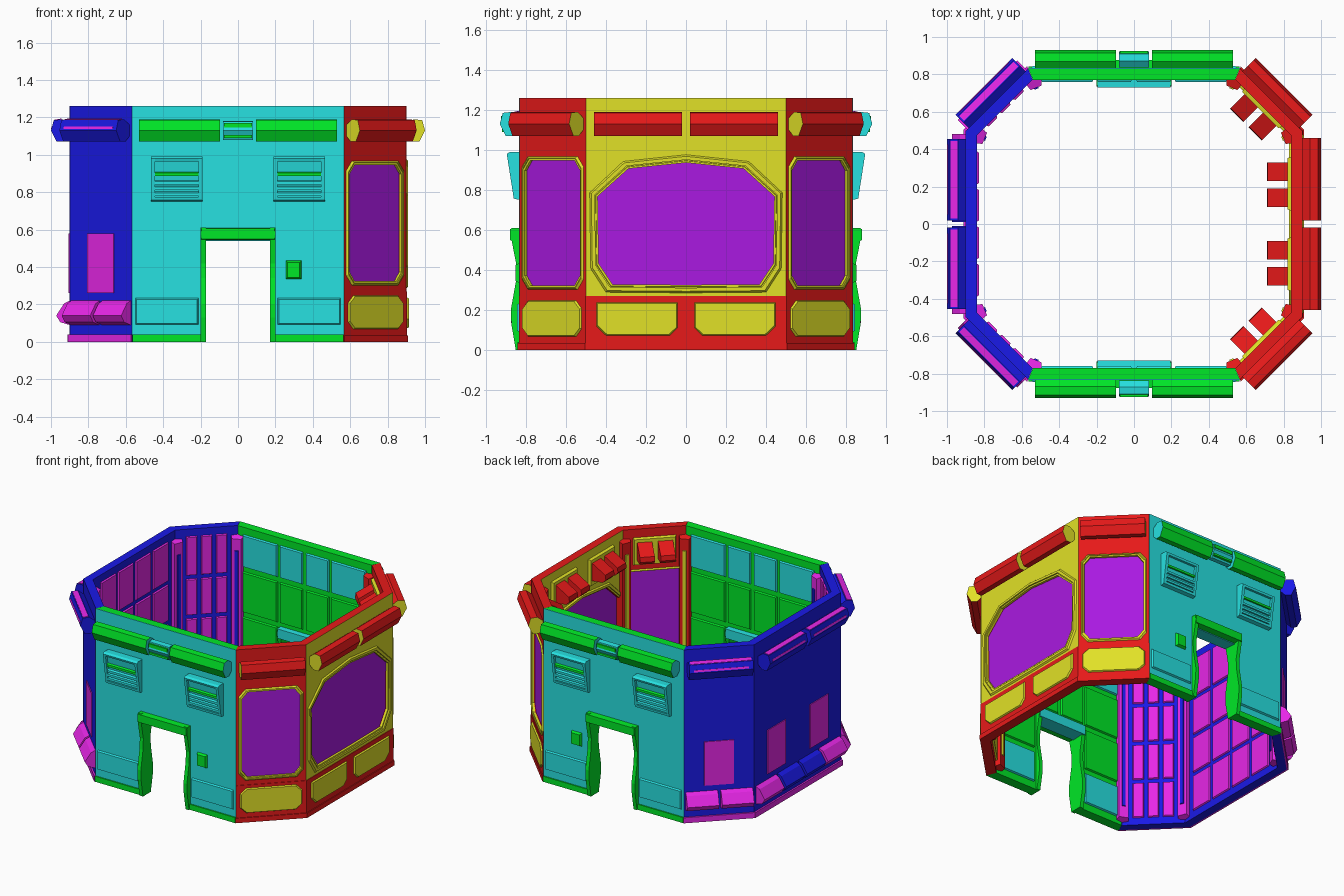
import bpy, bmesh, math
from mathutils import Matrix, Vector

if "Cube" in bpy.data.objects:
    bpy.data.objects.remove(bpy.data.objects["Cube"])

def make_mat(name, rgb):
    m = bpy.data.materials.new(name)
    m.diffuse_color = (*rgb, 1)
    m.use_nodes = True
    m.node_tree.nodes["Principled BSDF"].inputs["Base Color"].default_value = m.diffuse_color
    return m

GREEN, CYAN = make_mat("green", (0, .8, .02)), make_mat("cyan", (.02, .75, .75))
BLUE, MAGENTA = make_mat("blue", (.01, .01, .8)), make_mat("magenta", (.8, .02, .8))
RED, YELLOW = make_mat("red", (.8, .01, .01)), make_mat("yellow", (.75, .75, .02))
PURPLE = make_mat("purple", (.4, .01, .75))
TOP, THICK, TAN = 1.26, .06, math.tan(math.radians(22.5))

# Wall frames: local u along the wall, n outward, z up; flag = mirrored across y
def frame(x, y, deg, mirrored):
    return Matrix.Translation((x, y, 0)) @ Matrix.Rotation(math.radians(deg), 4, 'Z'), mirrored

FRONT = frame(0, -.83, 0, True)
RIGHT, LEFT = frame(.9, 0, 90, False), frame(-.9, 0, -90, False)
DIAG_R, DIAG_L = frame(.7325, -.665, 45, True), frame(-.7325, -.665, -45, True)
LF, LS, LD = .565, .5, .235   # half lengths of front, side and diagonal walls

def loft(name, loops, mat, fr, closed=False, caps=None):
    """Skin a row of equal (u, n, z) loops into one solid."""
    bm = bmesh.new()
    rows = [[bm.verts.new(fr[0] @ Vector((u, -n, z))) for u, n, z in lp] for lp in loops]
    k = len(rows[0])
    pairs = list(zip(rows, rows[1:])) + ([(rows[-1], rows[0])] if closed else [])
    for a, b in pairs:
        for i in range(k):
            bm.faces.new((a[i], a[(i + 1) % k], b[(i + 1) % k], b[i]))
    if not closed:
        for r in (rows[0], rows[-1]):
            bm.faces.new(r).material_index = 1 if caps else 0
    bmesh.ops.recalc_face_normals(bm, faces=bm.faces)
    me = bpy.data.meshes.new(name)
    bm.to_mesh(me)
    bm.free()
    me.materials.append(mat)
    if caps:
        me.materials.append(caps)
    ob = bpy.data.objects.new(name, me)
    bpy.context.collection.objects.link(ob)
    if fr[1]:
        md = ob.modifiers.new("mirror", 'MIRROR')
        md.use_axis = (False, True, False)
        md.use_mirror_merge = False
    return ob

def grow(poly, d):
    us, zs = [p[0] for p in poly], [p[1] for p in poly]
    cu, cz = (max(us) + min(us)) / 2, (max(zs) + min(zs)) / 2
    su, sz = 1 + 2 * d / (max(us) - min(us)), 1 + 2 * d / (max(zs) - min(zs))
    return [(cu + (u - cu) * su, cz + (z - cz) * sz) for u, z in poly]

def prism(name, poly, n0, n1, mat, fr, inset=0, half=None, caps=None):
    """Extrude a (u, z) outline from n0 to n1; half = wall half length to mitre."""
    def at(pl, n):
        return [(math.copysign(half + n * TAN, u) if half and abs(abs(u) - half) < 1e-4 else u, n, z)
                for u, z in pl]
    return loft(name, [at(poly, n0), at(grow(poly, -inset) if inset else poly, n1)], mat, fr, caps=caps)

def rod(name, prof, u0, u1, mat, fr, caps=None):
    """Extrude an (n, z) cross-section along the wall."""
    return loft(name, [[(u, n, z) for n, z in prof] for u in (u0, u1)], mat, fr, caps=caps)

def ring(name, outer, inner, n0, n1, mat, fr):
    mk = lambda p, n: [(u, n, z) for u, z in p]
    return loft(name, [mk(outer, n0), mk(grow(outer, -.008), n1), mk(inner, n1),
                       mk(inner, n0)], mat, fr, closed=True)

def rect(u0, u1, z0, z1):
    return [(u0, z0), (u1, z0), (u1, z1), (u0, z1)]

def octo(u0, u1, z0, z1, c):
    return [(u0 + c, z0), (u1 - c, z0), (u1, z0 + c), (u1, z1 - c),
            (u1 - c, z1), (u0 + c, z1), (u0, z1 - c), (u0, z0 + c)]

BAR = [(0, 1.10), (.03, 1.07), (.07, 1.07), (.1, 1.13), (.085, 1.185), (.04, 1.19), (0, 1.16)]

# ---- Front and back door walls ----
prism("door_wall", [(-LF, 0), (-.19, 0), (-.19, .58), (.19, .58), (.19, 0), (LF, 0), (LF, TOP), (-LF, TOP)],
      -THICK, 0, GREEN, FRONT, half=LF)
for s in (-1, 1):
    a, b = (-LF, 0) if s < 0 else (0, LF)
    edge = [(0, .58), (s * .19, .58), (s * .19, .04), (s * LF, .04), (s * LF, TOP), (0, TOP)]
    prism("door_wall_skin", edge, -.001, .003, CYAN, FRONT, half=LF)
    prism("door_wall_base", rect(*sorted((s * .19, s * LF)), 0, .04), 0, .012, GREEN, FRONT)
    prism("lower_panel", rect(*sorted((s * .21, s * .55)), .09, .235), 0, .015, CYAN, FRONT, .008)
    # wavy door jambs
    jamb = [(.04, .61), (.045, .57), (.016, .42), (.02, .34), (.045, .2), (.042, .13), (.02, 0)]
    jamb += [(-.07, 0), (-.095, .13), (-.095, .2), (-.07, .34), (-.068, .42), (-.095, .57), (-.09, .61)]
    rod("door_jamb", jamb, s * .172, s * .2, GREEN, FRONT)
    rod("light_bar", BAR, *sorted((s * .095, s * .53)), GREEN, FRONT, caps=CYAN)
    # louvred vents
    u0, u1 = sorted((s * .19, s * .465))
    rod("vent_body", [(0, .76), (.015, .77), (.045, .98), (0, .985)], u0 + .01, u1 - .01, CYAN, FRONT)
    for e in (u0, u1 - .02):
        rod("vent_side", [(0, .75), (.03, .757), (.065, .98), (.05, .99), (0, .99)], e, e + .02, CYAN, FRONT)
    rod("vent_top", [(0, .965), (.06, .965), (.065, .98), (.05, .99), (0, .99)], u0, u1, CYAN, FRONT)
    rod("vent_sill", [(0, .75), (.03, .757), (.033, .775), (0, .775)], u0, u1, CYAN, FRONT)
    for i, z in enumerate((.785, .815, .845, .89)):
        n = .018 + (z - .77) * .14
        rod("vent_slat", [(n - .01, z), (n + .013, z - .004), (n + .013, z + .012), (n - .01, z + .024)],
            u0 + .015, u1 - .015, GREEN if i == 3 else CYAN, FRONT)
rod("light_bar_link", grow(BAR, -.008), -.08, .08, CYAN, FRONT)
prism("light_bar_link_face", rect(-.075, .075, 1.09, 1.105), .06, .09, GREEN, FRONT)
prism("light_bar_link_face", rect(-.075, .075, 1.145, 1.17), .06, .094, GREEN, FRONT)
prism("door_lintel", rect(-.2, .2, .545, .61), .0, .048, GREEN, FRONT, .004)
prism("door_lintel_inner", rect(-.2, .2, .54, .62), .0, -.1, CYAN, FRONT, .006)
prism("door_control", rect(.255, .34, .335, .435), 0, .022, GREEN, FRONT, .01)
for u0, u1 in ((-.5, -.215), (-.2, -.01), (.01, .2), (.215, .5)):
    rows = [(.97, 1.21, CYAN), (.64, .94, GREEN)]
    if abs(u0 + u1) > .5:
        rows += [(.31, .61, GREEN), (.05, .28, CYAN)]
    for z0, z1, m in rows:
        prism("door_wall_inner_panel", rect(u0, u1, z0, z1), -.055, -.072, m, FRONT, .008)

# ---- Left wall and its diagonals ----
def blue_wall(fr, half, bars, plates, boxes, cols):
    prism("blue_wall", rect(-half, half, 0, TOP), -THICK, 0, BLUE, fr, half=half)
    prism("blue_wall_base", rect(-half, half, 0, .04), 0, .012, MAGENTA, fr, half=half)
    for u0, u1 in bars:
        rod("blue_light_bar", BAR, u0, u1, BLUE, fr)
        rod("blue_bar_stripe", [(.08, 1.137), (.1, 1.137), (.096, 1.15), (.08, 1.15)], u0 + .03, u1 - .03, MAGENTA, fr)
        rod("blue_bar_top", [(.045, 1.185), (.08, 1.182), (.08, 1.188), (.045, 1.194)], u0 + .01, u1 - .01, MAGENTA, fr)
    for u0, u1 in plates:
        prism("outer_plate", rect(u0, u1, .26, .58), 0, .006, MAGENTA, fr)
    for u0, u1, m in boxes:
        rod("sloped_box", [(0, .09), (.05, .105), (.072, .14), (.03, .205), (0, .22)], u0, u1, m, fr)
    for u0, u1 in zip(cols, cols[1:]):
        for z0, z1 in ((.05, .32), (.34, .61), (.63, .9), (.92, 1.21)):
            prism("blue_wall_inner_panel", rect(u0 + .01, u1 - .01, z0, z1), -.055, -.07, MAGENTA, fr, .008)

blue_wall(LEFT, LS, [(-.455, -.02), (.02, .455)], [(-.35, -.14), (.14, .35)],
          [(-.48, -.25, MAGENTA), (-.23, -.01, BLUE), (.01, .23, BLUE), (.25, .48, MAGENTA)],
          [-.4, -.2, 0, .2, .4])
blue_wall(DIAG_L, LD, [(-.215, .215)], [(-.1, .1)],
          [(-.225, -.01, MAGENTA), (.01, .225, MAGENTA)], [-.15, -.05, .05, .15])

# ---- Right window wall and its diagonals ----
def window_wall(fr, half, W, zb, face, bars, panels, screens, plates):
    full = W + [(-u, z) for u, z in reversed(W[1:-1])]
    slab = [(0, zb)] + W + [(0, TOP), (half, TOP), (half, zb)]
    for s in (-1, 1):
        prism("window_wall", [(s * u, z) for u, z in slab], -THICK, 0, RED, fr, half=half, caps=face)
    prism("window_wall_lower", rect(-half, half, 0, zb), -THICK, .004, RED, fr, half=half)
    prism("window_wall_base", rect(-half, half, 0, .035), 0, .01, RED, fr, half=half)
    prism("window_pane", grow(full, .004), -.036, -.018, PURPLE, fr)
    wide = .036 if half > .4 else .018
    for name, a, b in (("window_frame", 0, .01), ("window_frame_inner", -.055, -.072)):
        ring(name, grow(full, wide), grow(full, wide * .3), a, b, YELLOW, fr)
    ring("window_bead", grow(full, .013), grow(full, -.004), -.012, .004, YELLOW, fr)
    for u0, u1 in bars:
        rod("red_light_bar", BAR, u0, u1, RED, fr, caps=YELLOW)
    for p in panels:
        prism("lower_octagon_panel", p, 0, .014, YELLOW, fr, .008)
        prism("lower_octagon_panel_inner", p, -.055, -.072, YELLOW, fr, .008)
    for u0, u1 in plates:
        prism("screen_plate", rect(u0, u1, 1.0, 1.2), -.055, -.08, YELLOW, fr, .008)
    for u in screens:
        rod("tilted_screen", [(-.07, 1.175), (-.185, 1.11), (-.19, 1.075), (-.165, 1.05), (-.07, 1.04)],
            u - .05, u + .05, RED, fr)

big_window = [(0, .322), (.37, .325), (.44, .43), (.445, .77), (.29, .91), (0, .94)]
big_panel = [(.08, .07), (.4, .07), (.45, .12), (.45, .24), (.04, .24), (.04, .11)]
window_wall(RIGHT, LS, big_window, .27, YELLOW, [(-.46, -.02), (.02, .46)],
            [big_panel, [(-u, z) for u, z in big_panel]],
            [-.28, -.14, .14, .28], [(-.36, -.07), (.07, .36)])
small_window = [(0, .32), (.16, .32), (.2, .37), (.2, .9), (.16, .95), (0, .95)]
window_wall(DIAG_R, LD, small_window, .27, RED, [(-.215, .215)],
            [octo(-.21, .21, .065, .25, .04)], [-.07, .07], [(-.145, .145)])

# ---- Interior corner posts ----
for sx, body, strip in ((1, RED, YELLOW), (-1, MAGENTA, BLUE)):
    for x, y, a in ((.54, -.77, 22.5), (.84, -.475, 67.5)):
        fr = frame(sx * x, y, sx * a, True)
        prism("corner_post", rect(-.05, .05, .02, 1.2), .01, -.045, body, fr, .018)
        prism("corner_post_strip", rect(-.015, .015, .12, 1.1), -.04, -.052, strip, fr, .004)
